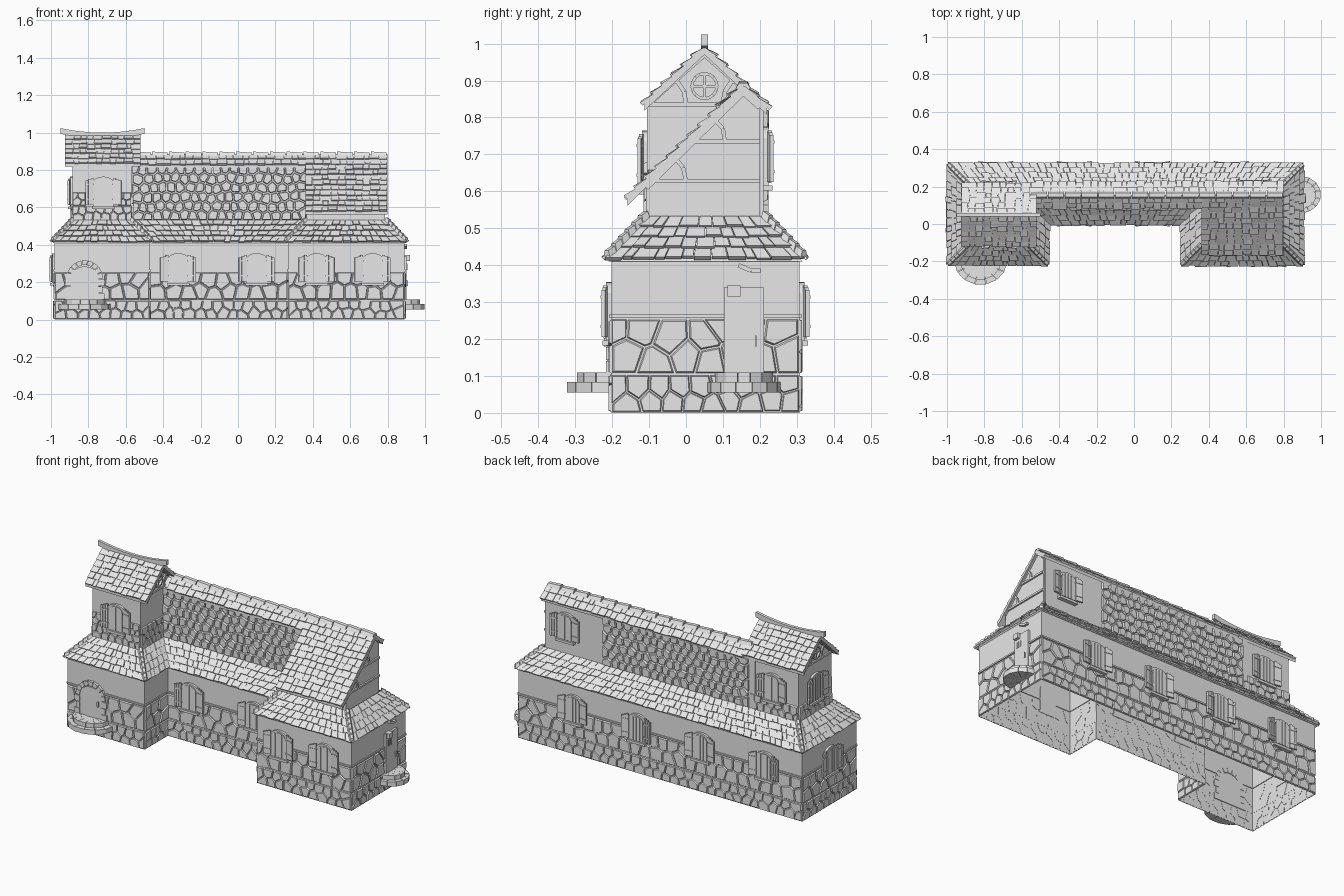
import bpy, bmesh, math, random
from mathutils import Vector as V, Matrix

random.seed(4)
uni = random.uniform
UP = V((0, 0, 1))
if "Cube" in bpy.data.objects:
    bpy.data.objects.remove(bpy.data.objects["Cube"])

grey = bpy.data.materials.new("plain_grey")
grey.use_nodes = True
grey.diffuse_color = (0.8, 0.8, 0.8, 1)
grey.node_tree.nodes["Principled BSDF"].inputs["Base Color"].default_value = grey.diffuse_color


def part(name, build):
    """Run a builder on a fresh mesh and make it an object."""
    bm = bmesh.new()
    build(bm)
    bmesh.ops.recalc_face_normals(bm, faces=bm.faces)
    mesh = bpy.data.meshes.new(name)
    bm.to_mesh(mesh)
    bm.free()
    mesh.materials.append(grey)
    bpy.context.collection.objects.link(bpy.data.objects.new(name, mesh))


def loft(bm, low, high, caps=True):
    a, b = [[bm.verts.new(p) for p in loop] for loop in (low, high)]
    n = len(a)
    for i in range(n):
        j = (i + 1) % n
        bm.faces.new((a[i], a[j], b[j], b[i]))
    if caps:
        bm.faces.new(a[::-1])
        bm.faces.new(b)


def frame(origin, u):
    """Wall frame: local x along the wall, -y outward, z up."""
    u = V(u).normalized()
    return Matrix.Translation(origin) @ Matrix((u, UP.cross(u), UP)).transposed().to_4x4()


def plate(bm, m, pts, depth, back=0.004):
    loft(bm, [m @ V((x, back, z)) for x, z in pts], [m @ V((x, -depth, z)) for x, z in pts])


def rect(x0, x1, z0, z1):
    return [(x0, z0), (x1, z0), (x1, z1), (x0, z1)]


def arch(w, z0, z1, rise, n=8):
    curve = [(w * math.cos(math.pi * i / n), z1 - rise + rise * math.sin(math.pi * i / n)) for i in range(n + 1)]
    return [(-w, z0), (w, z0)] + curve


def bar(bm, m, pts, w, depth):
    """Flat beam following points on a wall."""
    for p, q in zip(pts, pts[1:]):
        p, q = V(p), V(q)
        s = (q - p).normalized().orthogonal() * w / 2
        plate(bm, m, [p - s, q - s, q + s, p + s], depth)


def prism(bm, profile, x0, x1):
    loft(bm, [V((x0, y, z)) for y, z in profile], [V((x1, y, z)) for y, z in profile])


def stones(bm, m, x0, x1, z0, z1, size, depth, shrink=0.9):
    """Irregular rubble: cells around jittered seeds, each raised."""
    nx, nz = max(1, round((x1 - x0) / size)), max(1, round((z1 - z0) / size))
    dx, dz = (x1 - x0) / nx, (z1 - z0) / nz
    seeds = [V((x0 + dx * (i + 0.5 + 0.25 * (-1) ** j + uni(-0.25, 0.25)), z0 + dz * (j + 0.5 + uni(-0.25, 0.25))))
             for i in range(nx) for j in range(nz)]
    for s in seeds:
        cell = [V(p) for p in rect(x0, x1, z0, z1)]
        for o in seeds:
            d = o - s
            if o is s or d.length > 4 * size:
                continue
            mid, out = (o + s) / 2, []
            for p, q in zip(cell, cell[1:] + cell[:1]):
                fp, fq = (p - mid).dot(d), (q - mid).dot(d)
                if fp <= 0:
                    out.append(p)
                if fp * fq < 0:
                    out.append(p.lerp(q, fp / (fp - fq)))
            cell = out
        if len(cell) < 3:
            continue
        c = sum(cell, V((0, 0))) / len(cell)
        rings = [[c + (p - c) * k for p in cell] for k in (shrink + 0.06, shrink - 0.06)]
        h = depth * uni(0.7, 1.2)
        loft(bm, [m @ V((p.x, 0.002, p.y)) for p in rings[0]], [m @ V((p.x, -h, p.y)) for p in rings[1]])


def shingles(bm, a, b, c, d, rows, width=0.042):
    """Overlapping shingles between eave a-b and top c-d."""
    n = (b - a).cross(c - a).normalized()
    for r in range(rows):
        t, t2 = r / rows, min((r + 1.2) / rows, 1)
        l0, r0, l1, r1 = a.lerp(c, t), b.lerp(d, t), a.lerp(c, t2), b.lerp(d, t2)
        k = max(1, round((r0 - l0).length / width))
        cuts = [0] + [(i + uni(-0.25, 0.25)) / k for i in range(1, k)] + [1]
        for s, e in zip(cuts, cuts[1:]):
            e -= 0.06 / k
            p = [l0.lerp(r0, s), l0.lerp(r0, e), l1.lerp(r1, e), l1.lerp(r1, s)]
            slide, lift = (p[0] - p[3]) * uni(0, 0.15), n * uni(0.007, 0.014)
            p[0], p[1] = p[0] + slide, p[1] + slide
            loft(bm, p, [p[0] + lift, p[1] + lift, p[2] + n * 0.002, p[3] + n * 0.002])


def slope(bm, x0, x1, eave, ridge, rows):
    """Roof slab with shingles on it, running along x."""
    prism(bm, [eave, ridge, (ridge[0], ridge[1] - 0.018), (eave[0], eave[1] - 0.018)], x0, x1)
    if eave[0] > ridge[0]:
        x0, x1 = x1, x0
    shingles(bm, V((x0, *eave)), V((x1, *eave)), V((x0, *ridge)), V((x1, *ridge)), rows)


def ridge_tiles(bm, p, q, n, w=0.014):
    side = (q - p).cross(UP).normalized() * w
    for i in range(n):
        ends = [p.lerp(q, i / n), p.lerp(q, (i + 0.93) / n)]
        loft(bm, *[[e - side - UP * 0.008, e + side - UP * 0.008, e + side * 0.5 + UP * h, e - side * 0.5 + UP * h]
                   for e, h in zip(ends, (0.014, 0.008))])


# U-shaped plan, shared by walls and skirt roof
EAVE = [(-0.993, -0.215), (-0.46, -0.215), (-0.46, 0.002), (0.255, 0.002),
        (0.255, -0.215), (0.902, -0.215), (0.902, 0.32), (-0.993, 0.32)]


def plan(inset, z):
    out = []
    for i, p in enumerate(EAVE):
        u, w = V(p) - V(EAVE[i - 1]), V(EAVE[(i + 1) % len(EAVE)]) - V(p)
        u, w = u.normalized(), w.normalized()
        out.append(V((p[0] - inset * (u.y + w.y), p[1] + inset * (u.x + w.x), z)))
    return out


def edges(loop):
    return list(zip(loop, loop[1:] + loop[:1]))


# Lower storey
base, eave, skirt_top = plan(0.013, 0), plan(0, 0.418), plan(0.108, 0.532)


def lower_walls(bm):
    loft(bm, base, plan(0.013, 0.43), caps=False)
    loft(bm, plan(0.004, 0.41), plan(0.105, 0.525), caps=False)


def lower_stones(bm):
    for a, b in edges(base):
        m, w = frame(a, b - a), (b - a).length
        stones(bm, m, 0, w, 0.002, 0.103, 0.058, 0.007)
        stones(bm, m, 0, w, 0.105, 0.255, 0.072, 0.007)
        plate(bm, m, rect(0, w, 0.258, 0.267), 0.007)


def skirt_roof(bm):
    for (a, b), (c, d) in zip(edges(eave), edges(skirt_top)):
        shingles(bm, a, b, c, d, 4)
    for i in (0, 1, 4, 5, 6, 7):
        ridge_tiles(bm, eave[i] + UP * 0.008, skirt_top[i] + UP * 0.008, 6)


part("lower_walls", lower_walls)
part("lower_stonework", lower_stones)
part("skirt_roof", skirt_roof)

# Upper storey: tower, long hall and right wing
part("tower_walls", lambda bm: prism(bm, [(-0.105, 0.52), (0.205, 0.52), (0.205, 0.83), (0.05, 0.975), (-0.105, 0.83)], -0.885, -0.567))
part("hall_walls", lambda bm: prism(bm, [(0.107, 0.52), (0.21, 0.52), (0.21, 0.825), (0.155, 0.875), (0.107, 0.83)], -0.6, 0.78))
part("wing_walls", lambda bm: prism(bm, [(-0.108, 0.52), (0.2, 0.52), (0.2, 0.825), (0.155, 0.875), (-0.108, 0.61)], 0.367, 0.787))


def main_roof(bm):
    slope(bm, -0.53, 0.8, (0.22, 0.825), (0.155, 0.885), 2)
    slope(bm, -0.53, 0.365, (0.09, 0.828), (0.155, 0.885), 2)
    slope(bm, 0.362, 0.8, (-0.158, 0.58), (0.155, 0.885), 11)
    ridge_tiles(bm, V((-0.55, 0.155, 0.885)), V((0.8, 0.155, 0.885)), 15, 0.022)


def tower_roof(bm):
    for y in (-0.113, 0.213):
        slope(bm, -0.925, -0.52, (y, 0.836), (0.05, 0.988), 6)
    xs = [-0.95 + 0.45 * i / 8 for i in range(9)]
    top = [(x, 1 + 0.024 * (abs(x + 0.725) / 0.225) ** 2) for x in xs]
    low = [(x, z - 0.03) for x, z in reversed(top)]
    plate(bm, frame((0, 0.05, 0), (1, 0, 0)), low + top, 0.009, 0.009)


part("main_roof", main_roof)
part("tower_roof", tower_roof)


def upper_stones(bm):
    stones(bm, frame((0, 0.107, 0), (1, 0, 0)), -0.567, 0.365, 0.53, 0.83, 0.05, 0.013, 0.82)
    stones(bm, frame((0, 0.21, 0), (-1, 0, 0)), -0.4, 0.565, 0.53, 0.825, 0.05, 0.012, 0.82)
    stones(bm, frame((0, -0.105, 0), (1, 0, 0)), -0.885, -0.567, 0.53, 0.61, 0.045, 0.009)
    for x in (-0.885, -0.64):
        stones(bm, frame((0, -0.105, 0), (1, 0, 0)), x, x + 0.07, 0.61, 0.68, 0.04, 0.009)
    stones(bm, frame((0, 0.207, 0), (-1, 0, 0)), 0.567, 0.885, 0.53, 0.62, 0.045, 0.009)
    stones(bm, frame((-0.567, 0, 0), (0, 1, 0)), -0.105, 0.107, 0.53, 0.66, 0.045, 0.009)
    stones(bm, frame((-0.885, 0, 0), (0, -1, 0)), -0.205, 0.105, 0.53, 0.62, 0.045, 0.009)


part("upper_stonework", upper_stones)


# Arched windows with open planked shutters
def window(bm, m):
    plate(bm, m, arch(0.054, 0, 0.165, 0.03), 0.014)
    plate(bm, m, arch(0.042, 0.012, 0.155, 0.026), 0.018)
    for x in (-0.021, 0, 0.021):
        plate(bm, m, rect(x - 0.002, x + 0.002, 0.012, 0.15), 0.021)
    plate(bm, m, rect(-0.06, 0.06, -0.008, 0.006), 0.024)
    for s in (-1, 1):
        hinge = m @ Matrix.Translation((s * 0.05, -0.014, 0)) @ Matrix.Rotation(s * -0.15, 4, "Z")
        for i in range(3):
            x = s * (0.002 + i * 0.015)
            plate(bm, hinge, rect(x, x + s * 0.014, 0.015, 0.155 - 0.006 * i), 0.006)
        for z in (0.04, 0.12):
            plate(bm, hinge, rect(0, s * 0.044, z, z + 0.008), 0.009)


F, B, L = (1, 0, 0), (-1, 0, 0), (0, -1, 0)
spots = [((-0.32, 0.015, 0.19), F), ((0.1, 0.015, 0.19), F), ((0.42, -0.202, 0.19), F), ((0.72, -0.202, 0.19), F),
         ((-0.72, -0.105, 0.6), F), ((-0.72, 0.205, 0.61), B), ((0.64, 0.21, 0.61), B),
         ((-0.98, 0.05, 0.19), L), ((-0.885, 0.05, 0.6), L)]
spots += [((x, 0.307, 0.19), B) for x in (0.52, 0.1, -0.32, -0.74)]


def windows(bm):
    for o, u in spots:
        window(bm, frame(o, u))


part("shuttered_windows", windows)

# Doors and half-round steps
front = frame((-0.82, -0.202, 0), F)
side = frame((0.889, 0.157, 0), (0, 1, 0))


def front_door(bm):
    plate(bm, front, arch(0.075, 0.105, 0.285, 0.06), 0.012)
    for i in range(9):
        a, b = [math.pi * (i + k) / 9 for k in (0.04, 0.96)]
        ring = [(r * math.cos(t), 0.22 + r * math.sin(t)) for r, t in ((0.072, a), (0.098, a), (0.098, b), (0.072, b))]
        plate(bm, front, ring, 0.016)
    for s in (-1, 1):
        for i in range(3):
            z = 0.105 + i * 0.038
            plate(bm, front, rect(s * 0.072, s * (0.105 - 0.01 * (i % 2)), z, z + 0.035), 0.015)
    plate(bm, front, rect(0.045, 0.053, 0.18, 0.21), 0.02)


def side_door(bm):
    plate(bm, side, rect(-0.054, 0.054, 0.105, 0.34), 0.013)
    plate(bm, side, rect(0.03, 0.034, 0.18, 0.21), 0.02)
    for x in (-0.036, -0.022, -0.008):
        plate(bm, side, rect(x, x + 0.004, 0.265, 0.3), 0.016)
    plate(bm, side, rect(-0.045, -0.01, 0.315, 0.345), 0.03)
    bar(bm, side, [(-0.015, 0.4), (0.02, 0.385), (0.045, 0.385)], 0.012, 0.014)


def steps(bm, m, rx, ry):
    for z, h, k in ((0.055, 0.028, 1), (0.083, 0.026, 0.78)):
        for i in range(7):
            a, b = [math.pi * (i + t) / 7 for t in (0.02, 0.98)]
            pts = [(r * rx * math.cos(t), -r * ry * math.sin(t)) for r, t in ((0.3, a), (k, a), (k, b), (0.3, b))]
            loft(bm, [m @ V((x, y, z)) for x, y in pts], [m @ V((x, y, z + h)) for x, y in pts])
    core = [(0.7 * rx * math.cos(math.pi * i / 8), -0.7 * ry * math.sin(math.pi * i / 8)) for i in range(9)]
    loft(bm, [m @ V((x, y, 0.057)) for x, y in core], [m @ V((x, y, 0.107)) for x, y in core])


part("front_door", front_door)
part("side_door", side_door)
part("front_steps", lambda bm: steps(bm, front, 0.14, 0.123))
part("side_steps", lambda bm: steps(bm, side, 0.1, 0.111))


# Gable timbers and round windows
def tower_timber(bm):
    for x, d in ((-0.567, 1), (-0.885, -1)):
        m = frame((x, 0.05, 0), (0, d, 0))
        bar(bm, m, [(-0.155, 0.835), (0, 0.972), (0.155, 0.835)], 0.016, 0.012)
        bar(bm, m, [(-0.155, 0.835), (0.155, 0.835)], 0.012, 0.01)
        for s in (-1, 1):
            bar(bm, m, [(s * 0.05, 0.835), (s * 0.055, 0.87), (s * 0.075, 0.9)], 0.012, 0.009)
        circle = [(0.034 * math.cos(i * math.pi / 8), 0.885 + 0.034 * math.sin(i * math.pi / 8)) for i in range(17)]
        bar(bm, m, circle, 0.008, 0.012)
        bar(bm, m, [(-0.03, 0.885), (0.03, 0.885)], 0.007, 0.01)
        bar(bm, m, [(0, 0.855), (0, 0.915)], 0.007, 0.01)


def wing_timber(bm):
    m = frame((0.787, 0, 0), (0, 1, 0))
    bar(bm, m, [(-0.108, 0.61), (0.155, 0.868), (0.2, 0.828)], 0.016, 0.01)
    for x, z in ((-0.1, 0.628), (0.015, 0.735)):
        bar(bm, m, [(x, z), (0.2, z)], 0.011, 0.009)
    bar(bm, m, [(0.0, 0.628), (-0.008, 0.665), (-0.03, 0.69)], 0.011, 0.008)
    bar(bm, m, [(0.105, 0.735), (0.1, 0.77), (0.075, 0.795)], 0.011, 0.008)


part("tower_timber", tower_timber)
part("wing_timber", wing_timber)
